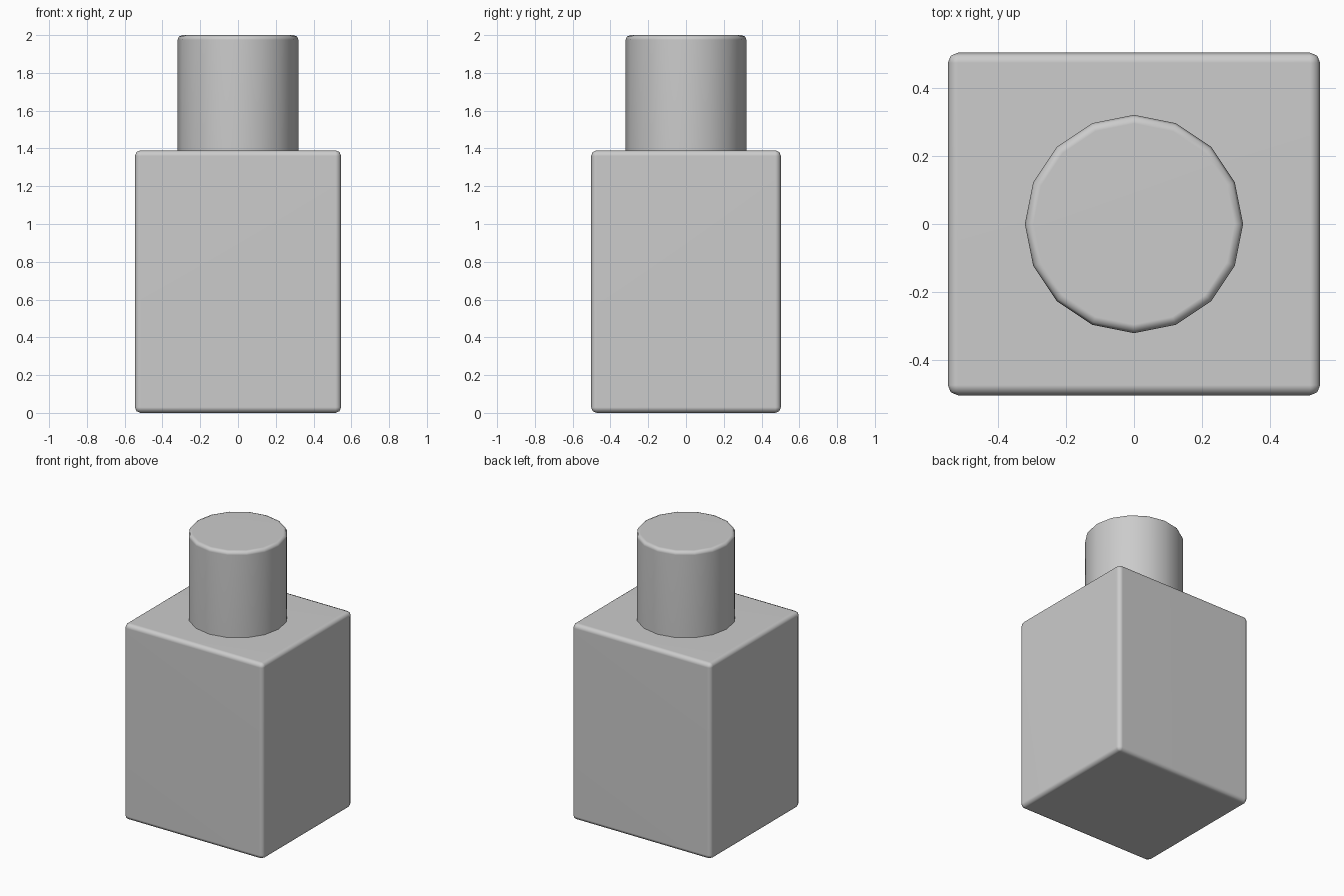
import bpy
import math

if "Cube" in bpy.data.objects:
    bpy.data.objects.remove(bpy.data.objects["Cube"])


def soften(obj, width, segments):
    """Round the hard edges and shade smoothly."""
    bevel = obj.modifiers.new("soft_edges", 'BEVEL')
    bevel.width = width
    bevel.segments = segments
    bevel.limit_method = 'ANGLE'
    bevel.angle_limit = math.radians(40)
    for poly in obj.data.polygons:
        poly.use_smooth = True
    normals = obj.modifiers.new("flat_faces", 'WEIGHTED_NORMAL')
    normals.keep_sharp = True


# Bottle body: rounded box
BODY_TOP = 1.39
bpy.ops.mesh.primitive_cube_add(size=1, location=(0, 0, BODY_TOP / 2))
body = bpy.context.object
body.name = "bottle_body"
body.scale = (1.092, 1.005, BODY_TOP)
bpy.ops.object.transform_apply(location=False, rotation=False, scale=True)
soften(body, 0.03, 2)

# Cap: 16-sided cylinder sunk slightly into the body
CAP_BOTTOM, CAP_TOP = 1.36, 2.0
bpy.ops.mesh.primitive_cylinder_add(
    vertices=16, radius=0.32, depth=CAP_TOP - CAP_BOTTOM,
    location=(0, 0, (CAP_TOP + CAP_BOTTOM) / 2))
cap = bpy.context.object
cap.name = "bottle_cap"
soften(cap, 0.025, 2)
